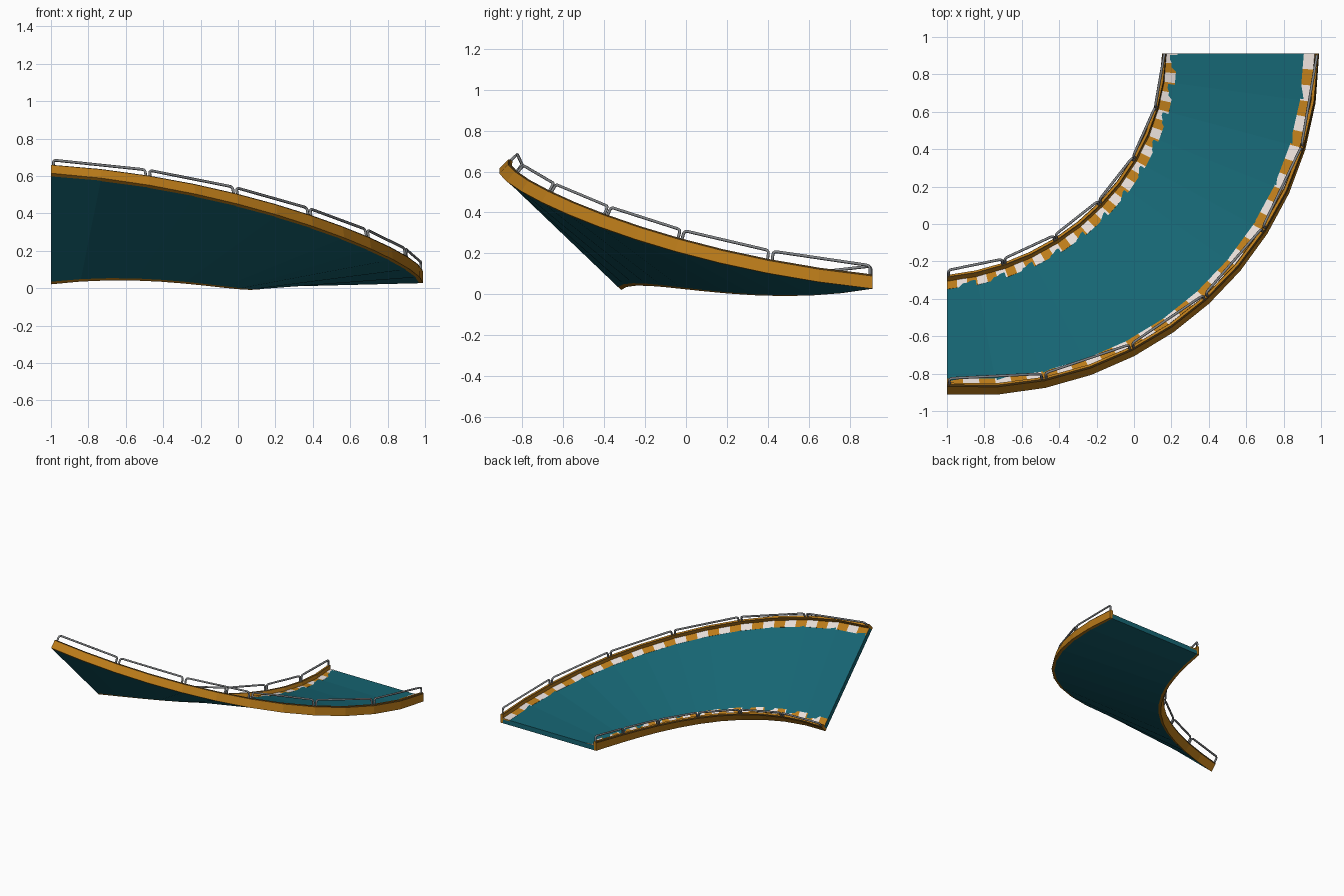
import bpy, bmesh, math
from mathutils import Vector

if "Cube" in bpy.data.objects:
    bpy.data.objects.remove(bpy.data.objects["Cube"])

SEG, STRIPES, BAYS, HW = 12, 36, 6, 0.42
UP = Vector((0, 0, 1))
# centre line: bezier quarter turn, banked 45 degrees at the start, flat at the end
K = 0.5523
P = [Vector(p) for p in ((-1, -0.615, 0.318), (-1 + 1.57 * K, -0.615, 0.318),
                         (0.57, 0.912 - 1.527 * K, 0.027), (0.57, 0.912, 0.027))]


def mat(name, col):
    m = bpy.data.materials.new(name)
    m.diffuse_color = (*col, 1)
    m.use_nodes = True
    m.node_tree.nodes["Principled BSDF"].inputs["Base Color"].default_value = m.diffuse_color
    return m


TEAL = mat("teal", (0.008, 0.13, 0.17))
ORANGE = mat("orange", (0.50, 0.20, 0.01))
WHITE = mat("white", (0.80, 0.72, 0.68))
BROWN = mat("dark_brown", (0.09, 0.045, 0.008))
GREY = mat("grey", (0.22, 0.23, 0.24))


def section(t, u, v):
    """Point of the banked cross-section: u across (outer +), v above the underside."""
    s = 1 - t
    c = s**3 * P[0] + 3 * s * s * t * P[1] + 3 * s * t * t * P[2] + t**3 * P[3]
    d = s * s * (P[1] - P[0]) + 2 * s * t * (P[2] - P[1]) + t * t * (P[3] - P[2])
    side = d.cross(UP).normalized()
    nrm = side.cross(d).normalized()
    a = math.radians(45) * s
    return (c + u * (math.cos(a) * side + math.sin(a) * nrm)
            + v * (math.cos(a) * nrm - math.sin(a) * side))


def point(t, u, v):
    """Same, on the faceted track of SEG straight pieces."""
    i = min(int(t * SEG + 1e-6), SEG - 1)
    return section(i / SEG, u, v).lerp(section((i + 1) / SEG, u, v), t * SEG - i)


def sweep(name, profile, mats, n, pick):
    """Sweep a closed profile along the track; pick(row, side) gives the material."""
    bm = bmesh.new()
    rings = [[bm.verts.new(point(i / n, u, v)) for u, v in profile] for i in range(n + 1)]
    k = len(profile)
    for i in range(n):
        for j in range(k):
            f = bm.faces.new((rings[i][j], rings[i][(j + 1) % k],
                              rings[i + 1][(j + 1) % k], rings[i + 1][j]))
            f.material_index = pick(i, j)
    bm.faces.new(rings[0])
    bm.faces.new(rings[-1])
    bmesh.ops.recalc_face_normals(bm, faces=bm.faces)
    me = bpy.data.meshes.new(name)
    bm.to_mesh(me)
    bm.free()
    for m in mats:
        me.materials.append(m)
    ob = bpy.data.objects.new(name, me)
    bpy.context.collection.objects.link(ob)
    return ob


def rail(name, s):
    """Tube rail: one round-cornered hoop per bay, standing on the wall."""
    cu = bpy.data.curves.new(name, 'CURVE')
    cu.dimensions = '3D'
    cu.bevel_depth = 0.0075
    cu.bevel_resolution = 1
    cu.use_fill_caps = True
    u, top, r = s * (HW - 0.012), 0.112, 0.018
    for b in range(BAYS):
        g = 0.004
        a0, a1 = b / BAYS + g, (b + 1) / BAYS - g
        ends = [(section(a, u, 0.06), section(a, u, top)) for a in (a0, a1)]
        pts = [ends[0][0]]
        for prev, corner, nxt in ((ends[0][0], ends[0][1], ends[1][1]),
                                  (ends[0][1], ends[1][1], ends[1][0])):
            p = corner + (prev - corner).normalized() * r
            q = corner + (nxt - corner).normalized() * r
            for k in range(4):
                w = k / 3
                pts.append((1 - w)**2 * p + 2 * w * (1 - w) * corner + w * w * q)
        pts.append(ends[1][0])
        sp = cu.splines.new('POLY')
        sp.points.add(len(pts) - 1)
        for o, p in zip(sp.points, pts):
            o.co = (*p, 1)
    ob = bpy.data.objects.new(name, cu)
    cu.materials.append(GREY)
    bpy.context.collection.objects.link(ob)


# road slab
e = HW - 0.02
sweep("road_slab", [(-e, 0), (e, 0), (e, 0.038), (-e, 0.038)], [TEAL], SEG, lambda i, j: 0)

for label, s in (("inner", -1), ("outer", 1)):
    # side wall with chamfered top edges
    o, i = s * HW, s * (HW - 0.024)
    sweep(label + "_wall", [(o, 0), (o, 0.062), (o - s * 0.006, 0.07),
                            (i + s * 0.004, 0.07), (i, 0.064), (i, 0)],
          [ORANGE, BROWN], SEG, lambda r, j: 1 if j in (1, 3) else 0)
    # striped kerb
    k0, k1 = s * (HW - 0.022), s * (HW - 0.082)
    sweep(label + "_kerb", [(k0, 0.03), (k0, 0.04), (k1, 0.04), (k1, 0.03)],
          [ORANGE, WHITE], STRIPES, lambda r, j: r % 2)
    rail(label + "_rail", s)
